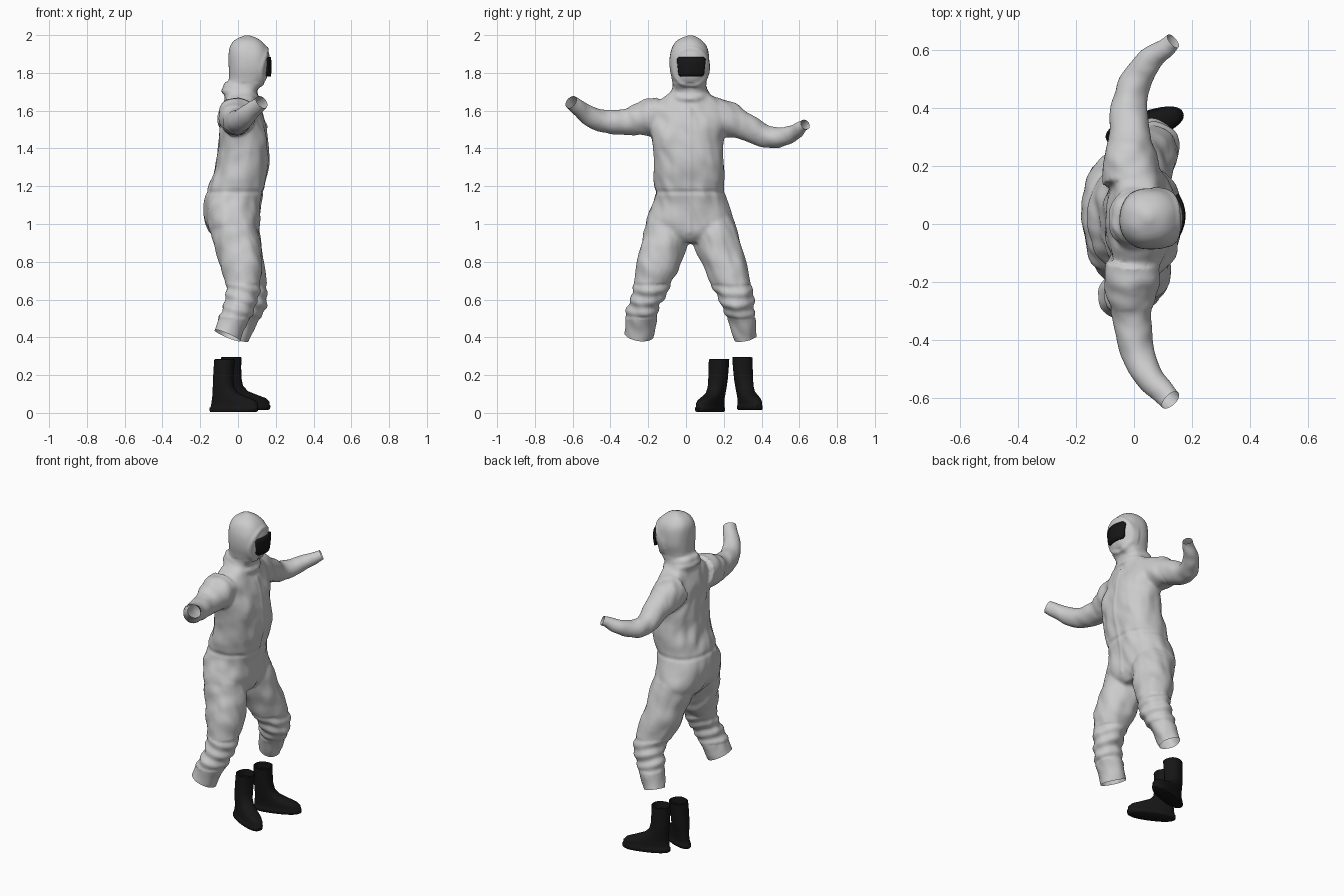
import bpy, bmesh, math
from mathutils import Vector, Matrix, noise

if "Cube" in bpy.data.objects:
    bpy.data.objects.remove(bpy.data.objects["Cube"])


def spline(pts, n=5):
    """Catmull-Rom through tuples of any length."""
    p = [Vector(q) for q in pts]
    p = [p[0] * 2 - p[1]] + p + [p[-1] * 2 - p[-2]]
    out = []
    for i in range(1, len(p) - 2):
        a, b, c, d = p[i - 1:i + 3]
        for k in range(n):
            t = k / n
            out.append(0.5 * (2 * b + (c - a) * t + (2 * a - 5 * b + 4 * c - d) * t ** 2
                              + (3 * b - a - 3 * c + d) * t ** 3))
    return out + [p[-2]]


def loft(bm, rings):
    vs = [[bm.verts.new(c) for c in r] for r in rings]
    n = len(vs[0])
    for a, b in zip(vs, vs[1:]):
        for i in range(n):
            j = (i + 1) % n
            bm.faces.new((a[i], a[j], b[j], b[i]))
    bm.faces.new(vs[0])
    bm.faces.new(vs[-1])


def oval(z, x0, x1, y0, y1, e=2.4, n=40):
    """Superellipse cross-section at height z."""
    ring = []
    for i in range(n):
        a = 2 * math.pi * i / n
        c, s = math.cos(a), math.sin(a)
        ring.append(Vector(((x0 + x1) / 2 + (x1 - x0) / 2 * math.copysign(abs(c) ** (2 / e), c),
                            (y0 + y1) / 2 + (y1 - y0) / 2 * math.copysign(abs(s) ** (2 / e), s), z)))
    return ring


def tube(bm, pts, extend=0.03):
    """Limb of varying radius; returns the cuff plane (point, direction, radius)."""
    path = spline([tuple(p) for p in pts])
    pos = [Vector(p[:3]) for p in path]
    rad = [p[3] for p in path]
    end, d = pos[-1].copy(), (pos[-1] - pos[-3]).normalized()
    pos.append(end + d * extend)
    rad.append(rad[-1])
    rings = []
    for i, p in enumerate(pos):
        t = (pos[min(i + 1, len(pos) - 1)] - pos[max(i - 1, 0)]).normalized()
        u = t.cross(Vector((1, 0, 0))).normalized()
        v = u.cross(t)
        rings.append([p + rad[i] * (u * math.cos(a) + v * math.sin(a))
                      for a in (2 * math.pi * k / 24 for k in range(24))])
    loft(bm, rings)
    return end, d, rad[-1]


def make(name, bm, color=None):
    bmesh.ops.recalc_face_normals(bm, faces=bm.faces)
    me = bpy.data.meshes.new(name)
    bm.to_mesh(me)
    bm.free()
    ob = bpy.data.objects.new(name, me)
    bpy.context.collection.objects.link(ob)
    for f in me.polygons:
        f.use_smooth = True
    if color:
        me.materials.append(color)
    return ob


black = bpy.data.materials.new("black_rubber")
black.diffuse_color = (0.008, 0.008, 0.008, 1)
black.use_nodes = True
black.node_tree.nodes["Principled BSDF"].inputs["Base Color"].default_value = black.diffuse_color

# Overall: torso and hood as one loft (z, back, front, side, side)
bm = bmesh.new()
sections = [(0.90, -0.09, 0.07, -0.10, 0.15), (0.94, -0.135, 0.10, -0.18, 0.22),
            (1.0, -0.172, 0.115, -0.21, 0.255), (1.1, -0.182, 0.12, -0.18, 0.225),
            (1.2, -0.155, 0.14, -0.163, 0.20), (1.3, -0.12, 0.16, -0.17, 0.205),
            (1.45, -0.10, 0.155, -0.18, 0.20), (1.58, -0.09, 0.125, -0.19, 0.215),
            (1.65, -0.08, 0.10, -0.15, 0.175), (1.695, -0.068, 0.10, -0.085, 0.115),
            (1.73, -0.052, 0.125, -0.072, 0.105), (1.77, -0.048, 0.152, -0.076, 0.11),
            (1.83, -0.05, 0.166, -0.087, 0.123), (1.89, -0.05, 0.166, -0.087, 0.123),
            (1.94, -0.042, 0.148, -0.072, 0.11), (1.975, -0.015, 0.115, -0.045, 0.08),
            (1.995, 0.025, 0.075, -0.005, 0.045), (2.0, 0.04, 0.06, 0.01, 0.03)]
loft(bm, [oval(*s) for s in spline(sections, 4)])

# Overall: arms and legs (x, y, z, radius)
limbs = [
    [(-0.005, -0.13, 1.58, .10), (-0.01, -0.2, 1.565, .096), (-0.01, -0.3, 1.54, .073),
     (-0.003, -0.38, 1.54, .065), (0.015, -0.46, 1.552, .06), (0.06, -0.54, 1.59, .048),
     (0.125, -0.61, 1.645, .038)],
    [(-0.01, 0.14, 1.57, .10), (-0.015, 0.21, 1.555, .098), (-0.015, 0.3, 1.525, .075),
     (-0.02, 0.4, 1.475, .064), (0, 0.48, 1.457, .056), (0.045, 0.555, 1.475, .044),
     (0.135, 0.632, 1.527, .03)],
    [(-0.02, -0.095, 1.0, .115), (-0.01, -0.11, 0.92, .122), (0.02, -0.145, 0.8, .11),
     (0.03, -0.185, 0.68, .093), (0.015, -0.21, 0.6, .085), (-0.02, -0.235, 0.5, .081),
     (-0.058, -0.25, 0.41, .076)],
    [(-0.02, 0.145, 1.0, .115), (0, 0.16, 0.92, .122), (0.02, 0.2, 0.8, .112),
     (0.06, 0.245, 0.68, .095), (0.065, 0.27, 0.6, .086), (0.03, 0.295, 0.5, .073),
     (0.0, 0.315, 0.395, .06)]]
cuffs = [tube(bm, l) for l in limbs]

# Overall: gathered cowl at the neck
for cx, cz, R, r in ((0.015, 1.715, 0.077, 0.02), (0.012, 1.685, 0.088, 0.022)):
    rows = []
    for i in range(32):
        a = 2 * math.pi * i / 32
        c, s = math.cos(a), math.sin(a)
        rows.append([bm.verts.new((cx + (R + r * math.cos(b)) * c, 0.017 + (R + r * math.cos(b)) * s,
                                   cz + r * math.sin(b) - 0.018 * c))
                     for b in (2 * math.pi * k / 10 for k in range(10))])
    for i in range(32):
        for k in range(10):
            bm.faces.new((rows[i][k], rows[i - 1][k], rows[i - 1][k - 1], rows[i][k - 1]))

# Fuse the suit into one skin
blank = make("suit_blank", bm)
m = blank.modifiers.new("fuse", 'REMESH')
m.mode, m.voxel_size = 'VOXEL', 0.009
m = blank.modifiers.new("relax", 'SMOOTH')
m.factor, m.iterations = 0.5, 7
fused = bpy.data.meshes.new_from_object(blank.evaluated_get(bpy.context.evaluated_depsgraph_get()))
bpy.data.objects.remove(blank)
bm = bmesh.new()
bm.from_mesh(fused)
bm.normal_update()

# Cloth folds, zip flap, waist seam and hood rim
moves = []
for v in bm.verts:
    x, y, z = v.co
    k = 0.25 if z > 1.75 else 0.6 if abs(y) > 0.3 and z > 1.3 else 1.0
    d = k * (0.011 * noise.noise(v.co * 8) + 0.008 * noise.noise(Vector((x * 15, y * 17, z * 12 + y * 9))))
    if 0.95 < z < 1.62 and x > 0:
        d += 0.004 * math.exp(-((y - 0.02) / 0.01) ** 2)
    if abs(y) < 0.25:
        d -= 0.005 * math.exp(-((z - 1.17) / 0.012) ** 2)
    if x > 0.06 and z > 1.72:
        q = math.hypot((y - 0.025) / 0.088, (z - 1.83) / 0.095)
        d += 0.006 * math.exp(-((q - 1.06) / 0.1) ** 2)
    if 0.5 < z < 0.68:
        d += 0.004 * math.sin((z + 0.3 * x) * 95)
    moves.append(v.normal * d)
for v, d in zip(bm.verts, moves):
    v.co += d

# Open the sleeve and trouser ends
for end, d, r in cuffs:
    faces = [f for f in bm.faces if (f.calc_center_median() - end).length < r * 2 + 0.04]
    geom = set(faces)
    for f in faces:
        geom.update(f.edges)
        geom.update(f.verts)
    bmesh.ops.bisect_plane(bm, geom=list(geom), plane_co=end, plane_no=d, clear_outer=True)
overall = make("overall", bm)

# Visor: curved dark plate
bm = bmesh.new()
cols = []
for i in range(17):
    t = -1 + i / 8
    corner = 0.012 * max(0, abs(t) - 0.85) / 0.15
    cols.append([bm.verts.new((0.178 - 0.021 * t * t - 0.004 * (2 * s - 1) ** 2,
                               0.028 + (0.068 + 0.009 * s) * t,
                               1.78 + corner + s * (0.105 - 2 * corner)))
                 for s in (0, .25, .5, .75, 1)])
for a, b in zip(cols, cols[1:]):
    for k in range(4):
        bm.faces.new((a[k], b[k], b[k + 1], a[k + 1]))
visor = make("visor", bm, black)
m = visor.modifiers.new("thickness", 'SOLIDIFY')
m.thickness, m.offset = 0.014, -1

# Boots: one profile (z, heel, toe, half width), placed twice
boot = [(0, -.052, .212, .043), (.006, -.058, .222, .048), (.022, -.058, .224, .049),
        (.026, -.053, .22, .046), (.045, -.051, .217, .046), (.062, -.05, .2, .045),
        (.078, -.049, .155, .044), (.1, -.048, .095, .044), (.13, -.049, .066, .046),
        (.17, -.051, .056, .049), (.23, -.053, .053, .051), (.277, -.054, .054, .052),
        (.28, -.05, .05, .048), (.24, -.047, .047, .045)]
for name, x, y, z, yaw, lean in (("right_boot", -.097, .163, .005, -26, (.027, .012)),
                                 ("left_boot", -.042, .312, .015, 19, (.006, -.014))):
    bm = bmesh.new()
    R = Matrix.Rotation(math.radians(yaw), 3, 'Z')
    rings = []
    for h, a, b, w in boot:
        k = h / 0.28
        off = Vector((x + lean[0] * k, y + lean[1] * k, z))
        rings.append([R @ c + off for c in oval(h, a, b, -w, w, 2.3)])
    loft(bm, rings)
    ob = make(name, bm, black)
    bpy.context.view_layer.objects.active = ob
    ob.select_set(True)
    bpy.ops.object.shade_smooth_by_angle(angle=math.radians(50))
    ob.select_set(False)
